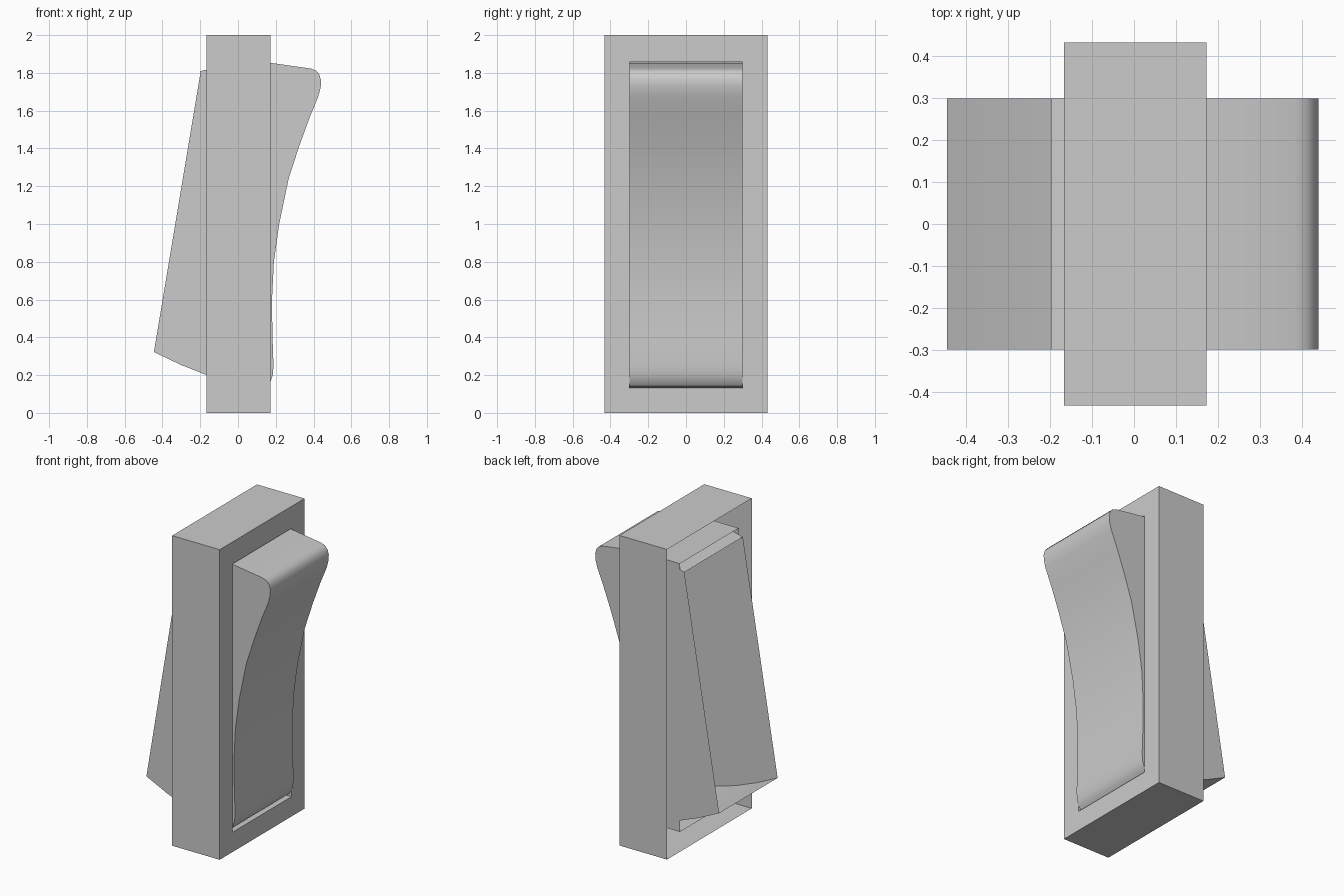
import bpy, bmesh

if "Cube" in bpy.data.objects:
    bpy.data.objects.remove(bpy.data.objects["Cube"])

def finish(bm, name, smooth=False):
    bmesh.ops.recalc_face_normals(bm, faces=bm.faces)
    me = bpy.data.meshes.new(name)
    bm.to_mesh(me)
    bm.free()
    ob = bpy.data.objects.new(name, me)
    bpy.context.collection.objects.link(ob)
    if smooth:
        bpy.ops.object.select_all(action='DESELECT')
        bpy.context.view_layer.objects.active = ob
        ob.select_set(True)
        bpy.ops.object.shade_smooth_by_angle(angle=0.52)
    return ob

def ring(bm, x, half_y, z0, z1):
    return [bm.verts.new((x, y, z)) for y, z in
            ((-half_y, z0), (half_y, z0), (half_y, z1), (-half_y, z1))]

# Housing: open-backed shell; outer walls, front rim, and inner tube
BACK, FRONT = -0.167, 0.172
bm = bmesh.new()
rings = [ring(bm, BACK, 0.432, 0, 2), ring(bm, FRONT, 0.432, 0, 2),
         ring(bm, FRONT, 0.30, 0.128, 1.858), ring(bm, BACK, 0.30, 0.128, 1.858)]
for a, b in zip(rings, rings[1:]):
    for i in range(4):
        j = (i + 1) % 4
        bm.faces.new((a[i], a[j], b[j], b[i]))
finish(bm, "switch_housing")

# Rocker: open-backed shell from a tilted side profile (x, z), top to bottom
profile = [(-0.197, 1.81), (-0.10, 1.832), (0.0, 1.847), (0.09, 1.854),
           (0.172, 1.853), (0.28, 1.838), (0.385, 1.823), (0.412, 1.813),
           (0.43, 1.793), (0.439, 1.762), (0.438, 1.725), (0.425, 1.675),
           (0.38, 1.565), (0.325, 1.415), (0.268, 1.24), (0.218, 1.0),
           (0.190, 0.80), (0.180, 0.60), (0.182, 0.42), (0.188, 0.25),
           (0.184, 0.20), (0.172, 0.165), (0.155, 0.143), (0.125, 0.133),
           (0.09, 0.136), (0.0, 0.150), (-0.08, 0.172), (-0.165, 0.20),
           (-0.30, 0.253), (-0.445, 0.322)]
bm = bmesh.new()
sides = [[bm.verts.new((x, y, z)) for x, z in profile] for y in (-0.298, 0.298)]
for s in sides:
    bm.faces.new(s)
for i in range(len(profile) - 1):
    bm.faces.new((sides[0][i], sides[0][i + 1], sides[1][i + 1], sides[1][i]))
finish(bm, "rocker", smooth=True)
